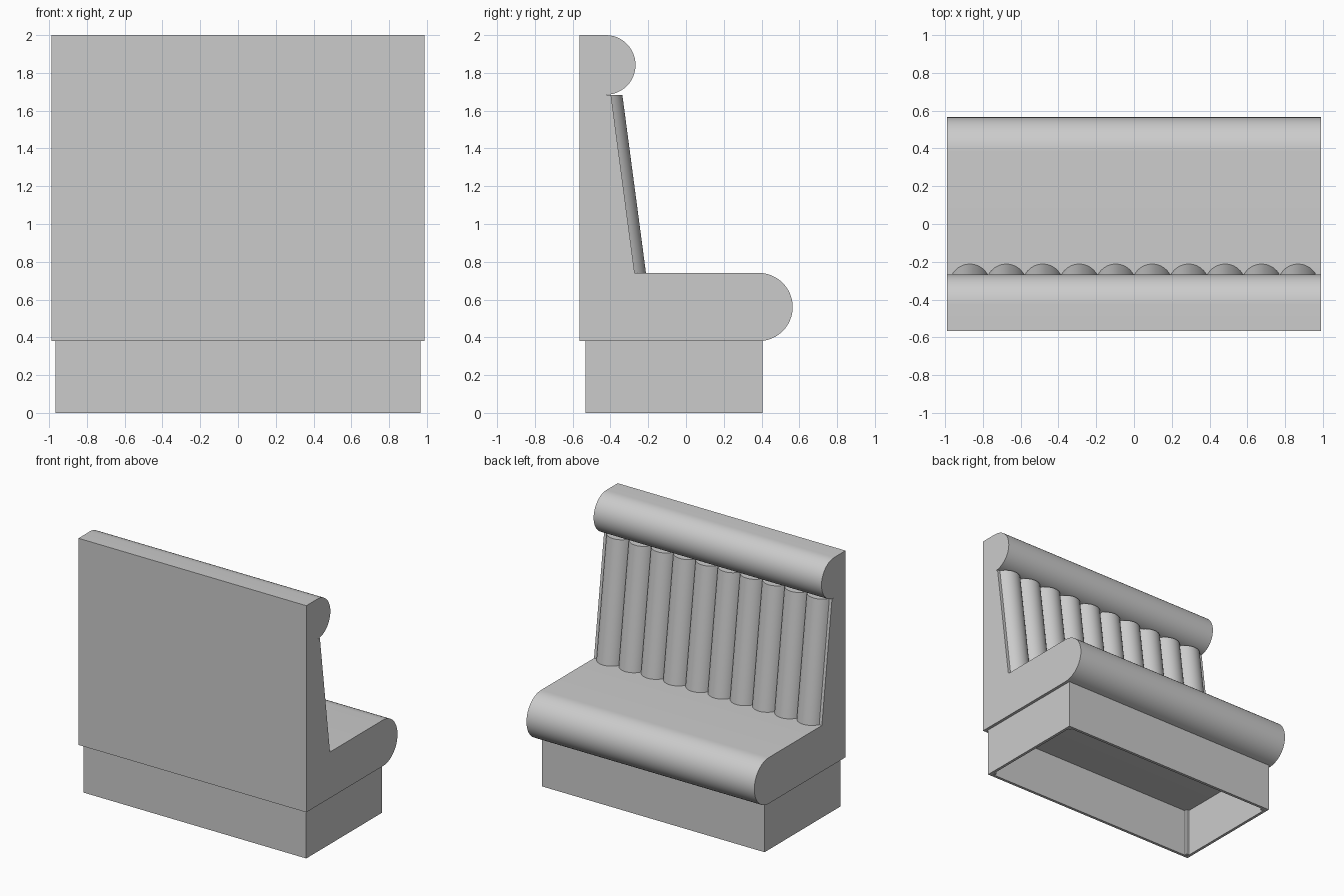
import bpy, bmesh
from math import sin, cos, pi, radians, asin

cube = bpy.data.objects.get("Cube")
if cube:
    bpy.data.objects.remove(cube, do_unlink=True)

grey = bpy.data.materials.new("plain_grey")
grey.use_nodes = True
colour = (0.6, 0.6, 0.6, 1)
grey.diffuse_color = colour
grey.node_tree.nodes["Principled BSDF"].inputs["Base Color"].default_value = colour

HALF = 0.988        # half length of the bench
BASE = 0.965        # half length of the plinth and the fluted panel
BACK = -0.565
SEAT_Z, HEAD_Z = 0.741, 1.684
SLOPE_LOW, SLOPE_HIGH = -0.272, -0.397


def finish(bm, name):
    bmesh.ops.recalc_face_normals(bm, faces=bm.faces)
    mesh = bpy.data.meshes.new(name)
    bm.to_mesh(mesh)
    bm.free()
    mesh.materials.append(grey)
    ob = bpy.data.objects.new(name, mesh)
    bpy.context.collection.objects.link(ob)
    bpy.ops.object.select_all(action='DESELECT')
    ob.select_set(True)
    bpy.context.view_layer.objects.active = ob
    bpy.ops.object.shade_smooth_by_angle(angle=radians(30))
    return ob


def loft(bm, ring_a, ring_b):
    """Closed solid between two matching rings of points."""
    a = [bm.verts.new(p) for p in ring_a]
    b = [bm.verts.new(p) for p in ring_b]
    bm.faces.new(a)
    bm.faces.new(b)
    for i in range(len(a)):
        j = (i + 1) % len(a)
        bm.faces.new((a[i], a[j], b[j], b[i]))


def roll(front, low, high, steps=24):
    """Half-round nose in the y-z plane, from bottom to top."""
    r = (high - low) / 2
    return [(front - r + r * cos(t), (low + high) / 2 + r * sin(t))
            for t in (pi * (i / steps - 0.5) for i in range(steps + 1))]


# Upholstered body: seat, sloping back and head roll in one profile
profile = [(BACK, 0.38)] + roll(0.565, 0.38, SEAT_Z)
profile += [(SLOPE_LOW, SEAT_Z), (SLOPE_HIGH, HEAD_Z)]
profile += roll(-0.267, HEAD_Z, 2.0) + [(BACK, 2.0)]
bm = bmesh.new()
loft(bm, [(-HALF, y, z) for y, z in profile], [(HALF, y, z) for y, z in profile])
finish(bm, "bench_body")

# Row of padded flutes on the sloping back
COUNT, DEPTH, STEPS = 10, 0.06, 16
half = BASE / COUNT
radius = (half ** 2 + DEPTH ** 2) / (2 * DEPTH)
sweep = asin(half / radius)
arc = [(radius * sin(t), radius * cos(t) - radius + DEPTH)
       for t in (sweep * (2 * i / STEPS - 1) for i in range(STEPS + 1))]
bm = bmesh.new()
for k in range(COUNT):
    cx = -BASE + half * (2 * k + 1)
    loft(bm, [(cx + x, SLOPE_LOW + y, SEAT_Z) for x, y in arc],
         [(cx + x, SLOPE_HIGH + y, HEAD_Z) for x, y in arc])
finish(bm, "back_flutes")


def box(bm, x0, x1, y0, y1, z0, z1):
    loft(bm, [(x0, y0, z0), (x1, y0, z0), (x1, y1, z0), (x0, y1, z0)],
         [(x0, y0, z1), (x1, y0, z1), (x1, y1, z1), (x0, y1, z1)])


# Hollow plinth, open underneath, with a small post in each corner
Y0, Y1, WALL, POST = -0.533, 0.405, 0.022, 0.022
bm = bmesh.new()
box(bm, -BASE, BASE, Y0, Y0 + WALL, 0, 0.38)
box(bm, -BASE, BASE, Y1 - WALL, Y1, 0, 0.38)
for s in (-1, 1):
    ends = sorted((s * BASE, s * (BASE - WALL)))
    box(bm, *ends, Y0 + WALL, Y1 - WALL, 0, 0.38)
finish(bm, "plinth_walls")

bm = bmesh.new()
for s in (-1, 1):
    ends = sorted((s * (BASE - WALL), s * (BASE - WALL - POST)))
    box(bm, *ends, Y0 + WALL, Y0 + WALL + POST, 0.002, 0.38)
    box(bm, *ends, Y1 - WALL - POST, Y1 - WALL, 0.002, 0.38)
finish(bm, "plinth_corner_posts")
